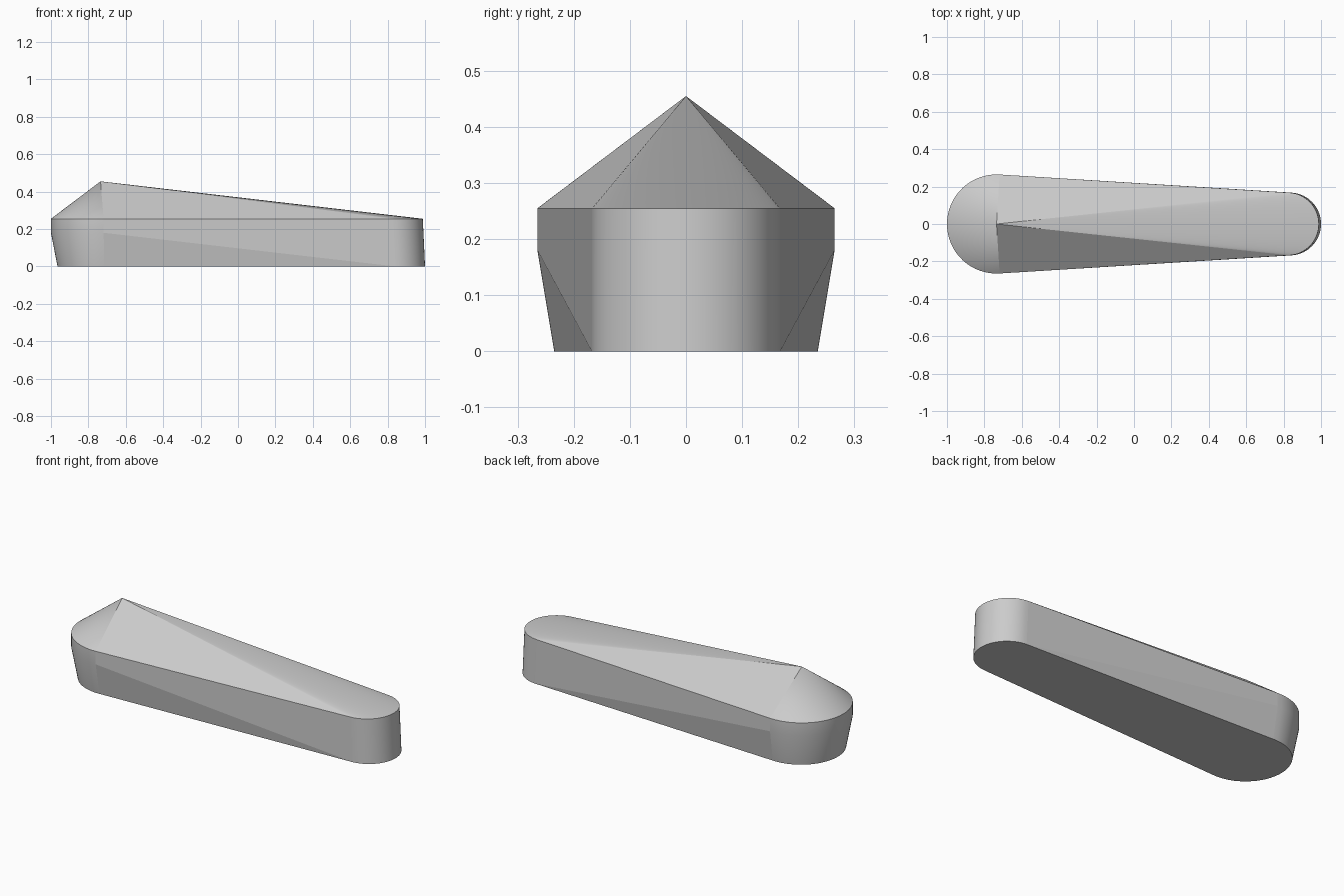
import bpy, bmesh, math

cube = bpy.data.objects.get("Cube")
if cube:
    bpy.data.objects.remove(cube, do_unlink=True)

SEGMENTS = 32
TANGENT = math.radians(90 - 3.6)   # where the straight sides meet the round ends
BIG_X, BIG_R = -0.735, 0.265
SMALL_X, SMALL_R = 0.82, 0.168

grey = bpy.data.materials.new("light_grey")
grey.use_nodes = True
colour = (0.6, 0.6, 0.6, 1)
grey.diffuse_color = colour
grey.node_tree.nodes["Principled BSDF"].inputs["Base Color"].default_value = colour

bm = bmesh.new()


def arc(cx, r, z, start, end):
    """Row of vertices along a rounded end."""
    steps = [start + (end - start) * i / SEGMENTS for i in range(SEGMENTS + 1)]
    return [bm.verts.new((cx + r * math.cos(a), r * math.sin(a), z)) for a in steps]


def big(cx, r, z):
    return arc(cx, r, z, TANGENT, 2 * math.pi - TANGENT)


def small(cx, r, z):
    return arc(cx, r, z, -TANGENT, TANGENT)


def strip(lower, upper):
    for i in range(SEGMENTS):
        bm.faces.new((lower[i], lower[i + 1], upper[i + 1], upper[i]))


# Rounded ends: the big one tapers inward towards the base
big_base = big(BIG_X + 0.005, 0.235, 0)
big_mid = big(BIG_X, BIG_R, 0.18)
big_rim = big(BIG_X, BIG_R, 0.255)
small_base = small(SMALL_X + 0.012, SMALL_R, 0)
small_rim = small(SMALL_X, SMALL_R, 0.255)
strip(big_base, big_mid)
strip(big_mid, big_rim)
strip(small_base, small_rim)

# Flat sides, each creased from the big end's waist to the small end's base
flats = []
for b, s in ((0, -1), (-1, 0)):
    flats.append(bm.faces.new((big_base[b], small_base[s], big_mid[b])))
    flats.append(bm.faces.new((big_mid[b], small_base[s], small_rim[s], big_rim[b])))

# Base and the sloping top that fans out from the peak
flats.append(bm.faces.new(big_base + small_base))
peak = bm.verts.new((BIG_X, 0, 0.455))
rim = big_rim + small_rim
for i, v in enumerate(rim):
    face = bm.faces.new((v, rim[(i + 1) % len(rim)], peak))
    if i in (SEGMENTS, len(rim) - 1):
        flats.append(face)

bmesh.ops.recalc_face_normals(bm, faces=bm.faces)
bm.faces.index_update()
bm.edges.index_update()
crisp = {e.index for f in flats for e in f.edges}

mesh = bpy.data.meshes.new("tapered_wedge")
bm.to_mesh(mesh)
bm.free()
mesh.materials.append(grey)
wedge = bpy.data.objects.new("tapered_wedge", mesh)
bpy.context.scene.collection.objects.link(wedge)

# Smooth round ends, crisp rims and flat sides
bpy.context.view_layer.objects.active = wedge
wedge.select_set(True)
bpy.ops.object.shade_smooth_by_angle(angle=math.radians(25))
for i in crisp:
    mesh.edges[i].use_edge_sharp = True
